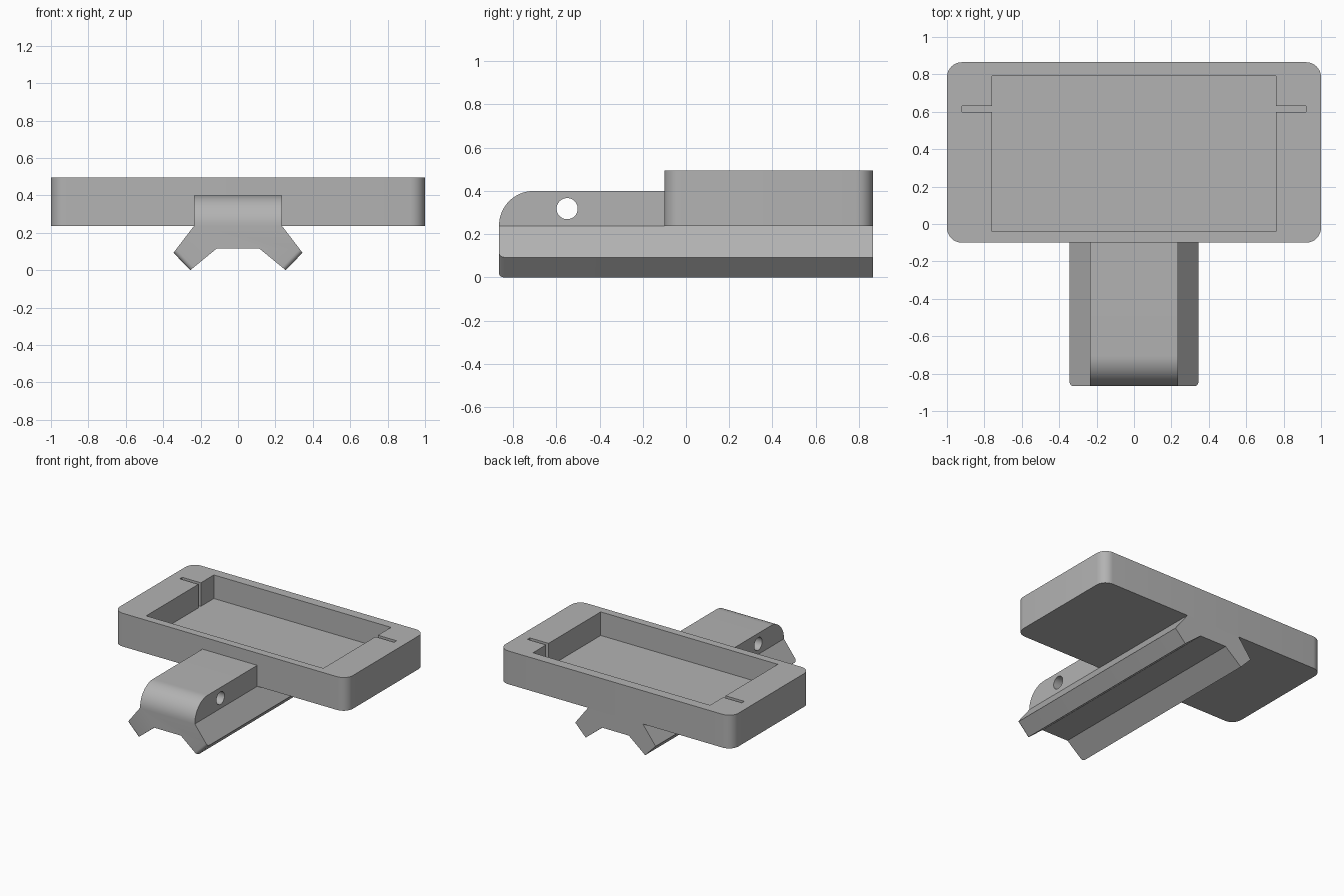
import bpy, bmesh, math
from mathutils import Vector

cube = bpy.data.objects.get("Cube")
if cube:
    bpy.data.objects.remove(cube, do_unlink=True)

GREY = (0.45, 0.45, 0.45, 1)
grey = bpy.data.materials.new("plain grey")
grey.use_nodes = True
grey.diffuse_color = GREY
grey.node_tree.nodes["Principled BSDF"].inputs["Base Color"].default_value = GREY

BACK, FRONT = 0.865, -0.865
TRAY_FRONT, TRAY_BOTTOM, TRAY_TOP = -0.10, 0.237, 0.495
FLOOR = 0.312


def prism(name, outline, direction, bevel_rule=None, radius=0.0, segments=8):
    """Extrude a closed outline, then round the edges picked by bevel_rule."""
    bm = bmesh.new()
    face = bm.faces.new([bm.verts.new(p) for p in outline])
    result = bmesh.ops.extrude_face_region(bm, geom=[face])
    moved = [v for v in result["geom"] if isinstance(v, bmesh.types.BMVert)]
    bmesh.ops.translate(bm, verts=moved, vec=Vector(direction))
    bmesh.ops.recalc_face_normals(bm, faces=bm.faces)
    if bevel_rule:
        edges = [e for e in bm.edges if bevel_rule(e.verts[0].co, e.verts[1].co)]
        bmesh.ops.bevel(bm, geom=edges, offset=radius, segments=segments,
                        profile=0.5, affect='EDGES')
    mesh = bpy.data.meshes.new(name)
    bm.to_mesh(mesh)
    bm.free()
    mesh.materials.append(grey)
    obj = bpy.data.objects.new(name, mesh)
    bpy.context.collection.objects.link(obj)
    return obj


def box_outline(x0, x1, y0, y1, z):
    return [(x0, y0, z), (x1, y0, z), (x1, y1, z), (x0, y1, z)]


def cut(obj, cutter):
    mod = obj.modifiers.new("cut", 'BOOLEAN')
    mod.operation, mod.solver, mod.object = 'DIFFERENCE', 'EXACT', cutter
    bpy.context.view_layer.objects.active = obj
    bpy.ops.object.modifier_apply(modifier=mod.name)
    bpy.data.objects.remove(cutter, do_unlink=True)


def smooth(obj):
    bpy.ops.object.select_all(action='DESELECT')
    obj.select_set(True)
    bpy.context.view_layer.objects.active = obj
    bpy.ops.object.shade_smooth_by_angle(angle=math.radians(30))


# Tray with rounded upright corners
tray = prism("tray", box_outline(-1, 1, TRAY_FRONT, BACK, TRAY_BOTTOM),
             (0, 0, TRAY_TOP - TRAY_BOTTOM),
             lambda a, b: abs(a.z - b.z) > 0.1, 0.08)

# Pocket with a thin slot running out of each end
half = [(0.76, -0.04), (0.76, 0.60), (0.92, 0.60),
        (0.92, 0.63), (0.76, 0.63), (0.76, 0.79)]
pocket = [(x, y, FLOOR) for x, y in half]
pocket += [(-x, y, FLOOR) for x, y in reversed(half)]
cut(tray, prism("pocket_cutter", pocket, (0, 0, 0.4)))

# Rail with two splayed feet, front edge of each foot tip rounded
side = [(0.235, TRAY_BOTTOM), (0.345, 0.093), (0.255, 0.0), (0.115, 0.115)]
rail_outline = [(x, FRONT, z) for x, z in side]
rail_outline += [(-x, FRONT, z) for x, z in reversed(side)]
rail = prism("foot_rail", rail_outline, (0, BACK - FRONT, 0),
             lambda a, b: max(a.y, b.y) < 0 and min(abs(a.x), abs(b.x)) > 0.25
             and a.x * b.x > 0, 0.025, 5)

# Front block with a large rounded nose
block = prism("nose_block",
              [(-0.235, FRONT, TRAY_BOTTOM), (-0.235, TRAY_FRONT, TRAY_BOTTOM),
               (-0.235, TRAY_FRONT, 0.4), (-0.235, FRONT, 0.4)],
              (0.47, 0, 0),
              lambda a, b: abs(a.x - b.x) > 0.1 and max(a.y, b.y) < -0.8
              and min(a.z, b.z) > 0.3, 0.16, 16)

# Cross hole through the block
ring = [math.tau * i / 32 for i in range(32)]
hole = [(-0.4, -0.55 + 0.049 * math.cos(t), 0.318 + 0.049 * math.sin(t)) for t in ring]
cut(block, prism("hole_cutter", hole, (0.8, 0, 0)))

for part in (tray, rail, block):
    smooth(part)
